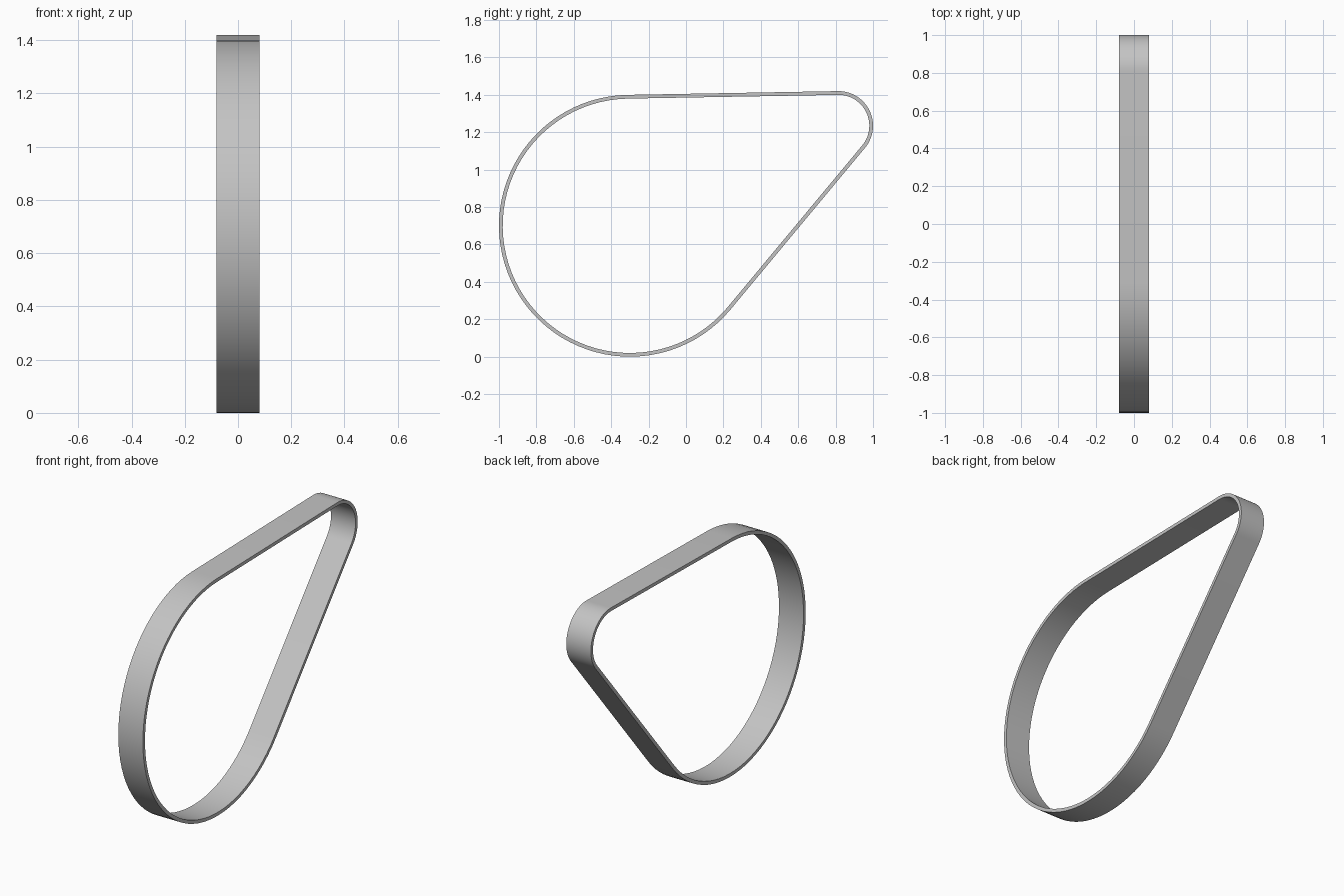
import bpy
import bmesh
import math

cube = bpy.data.objects.get("Cube")
if cube:
    bpy.data.objects.remove(cube, do_unlink=True)

# Belt dimensions: two wrapped circles as (y, z, outer radius)
BIG = (-0.30, 0.70, 0.70)
SMALL = (0.815, 1.235, 0.185)
HALF_WIDTH = 0.08
THICKNESS = 0.02

# Directions of the two outer tangents
dy, dz = SMALL[0] - BIG[0], SMALL[1] - BIG[1]
axis = math.atan2(dz, dy)
spread = math.acos((BIG[2] - SMALL[2]) / math.hypot(dy, dz))
upper, lower = axis + spread, axis - spread


def arc(circle, start, end, steps, inset):
    y, z, r = circle
    angles = [start + (end - start) * i / steps for i in range(steps + 1)]
    return [(y + (r - inset) * math.cos(a), z + (r - inset) * math.sin(a)) for a in angles]


def loop(inset):
    return (arc(BIG, upper, lower + math.tau, 56, inset)
            + arc(SMALL, lower, upper, 28, inset))


# Closed band with a rectangular section
bm = bmesh.new()
outer, inner = loop(0), loop(THICKNESS)
rings = [[bm.verts.new((x, y, z)) for y, z in points]
         for x, points in ((-HALF_WIDTH, outer), (HALF_WIDTH, outer),
                           (HALF_WIDTH, inner), (-HALF_WIDTH, inner))]
count = len(outer)
for k in range(4):
    a, b = rings[k], rings[(k + 1) % 4]
    for i in range(count):
        j = (i + 1) % count
        bm.faces.new((a[i], a[j], b[j], b[i]))
bmesh.ops.recalc_face_normals(bm, faces=bm.faces)
mesh = bpy.data.meshes.new("drive_belt")
bm.to_mesh(mesh)
bm.free()

belt = bpy.data.objects.new("drive_belt", mesh)
bpy.context.collection.objects.link(belt)

# Plain grey material
grey = bpy.data.materials.new("light_grey")
grey.use_nodes = True
colour = (0.55, 0.55, 0.55, 1)
grey.diffuse_color = colour
grey.node_tree.nodes["Principled BSDF"].inputs["Base Color"].default_value = colour
mesh.materials.append(grey)

# Smooth around the loop, sharp at the rims
bpy.ops.object.select_all(action="DESELECT")
belt.select_set(True)
bpy.context.view_layer.objects.active = belt
bpy.ops.object.shade_smooth_by_angle(angle=math.radians(30))
